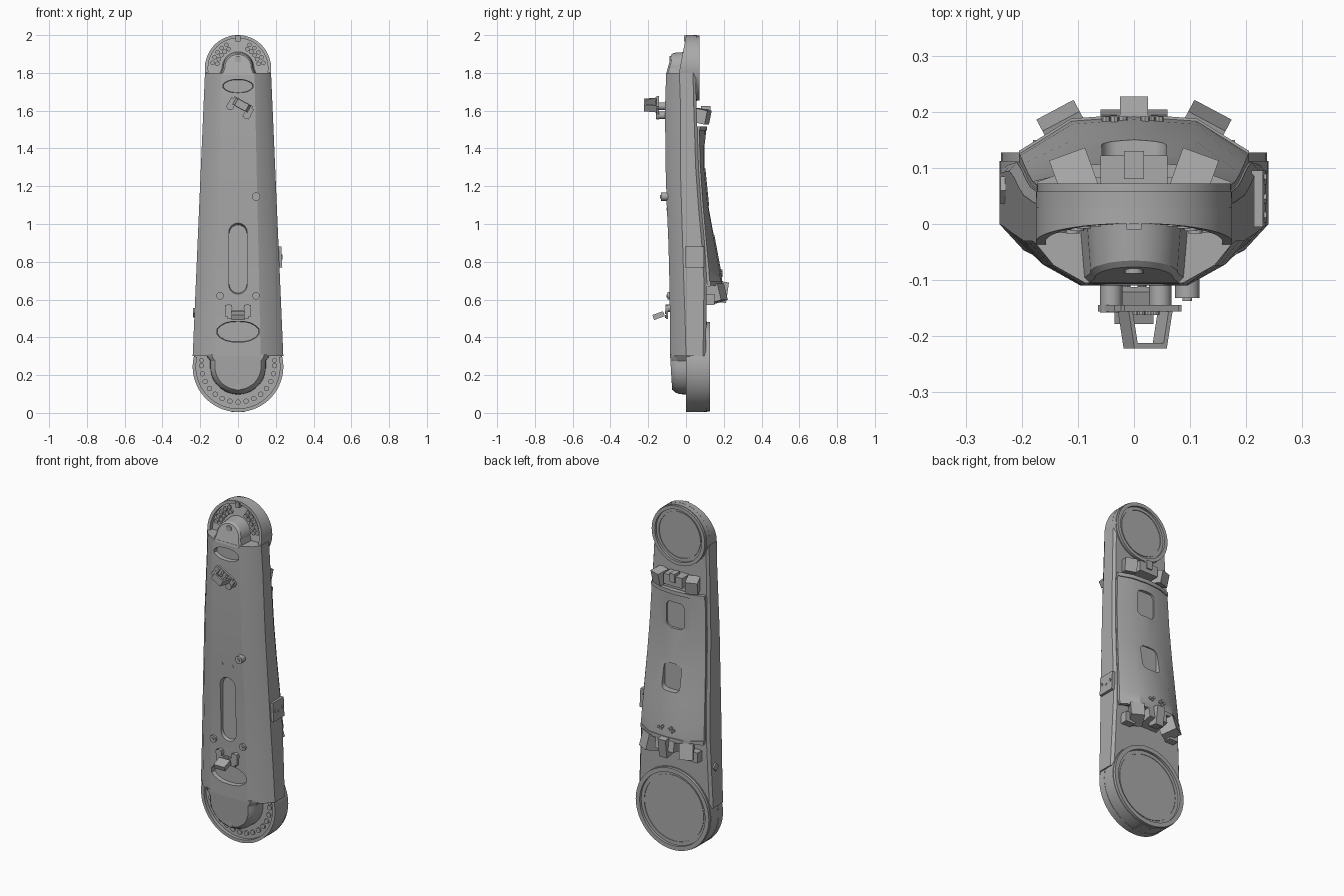
import bpy, bmesh, math
from mathutils import Matrix, Vector

cube = bpy.data.objects.get("Cube")
if cube:
    bpy.data.objects.remove(cube, do_unlink=True)

grey = bpy.data.materials.new("plain_grey")
grey.use_nodes = True
grey.diffuse_color = (0.4, 0.4, 0.4, 1)
grey.node_tree.nodes["Principled BSDF"].inputs["Base Color"].default_value = (0.4, 0.4, 0.4, 1)
parts = []


def finish(name, bm):
    bmesh.ops.recalc_face_normals(bm, faces=bm.faces[:])
    mesh = bpy.data.meshes.new(name)
    bm.to_mesh(mesh)
    bm.free()
    mesh.materials.append(grey)
    ob = bpy.data.objects.new(name, mesh)
    bpy.context.collection.objects.link(ob)
    parts.append(ob)
    return ob


def loft(name, rings, closed=False):
    """Skin a list of matching closed loops."""
    bm = bmesh.new()
    loops = [[bm.verts.new(p) for p in ring] for ring in rings]
    n = len(loops[0])
    pairs = list(zip(loops, loops[1:]))
    if closed:
        pairs.append((loops[-1], loops[0]))
    for a, b in pairs:
        for i in range(n):
            j = (i + 1) % n
            bm.faces.new((a[i], a[j], b[j], b[i]))
    if not closed:
        bm.faces.new(loops[0])
        bm.faces.new(loops[-1])
    return finish(name, bm)


def circle(x, z, r, y, n=48):
    """Loop in the xz plane; y may be a function of height."""
    out = []
    for i in range(n):
        a = 2 * math.pi * i / n
        pz = z + r * math.sin(a)
        out.append((x + r * math.cos(a), y(pz) if callable(y) else y, pz))
    return out


def cyl(name, x, z, r, y0, y1, n=16):
    return loft(name, [circle(x, z, r, y0, n), circle(x, z, r, y1, n)])


def band(name, cz, r0, r1, y0, y1, a0=0, a1=360, n=48):
    """Rectangular section swept on an arc in the xz plane."""
    full = a1 - a0 == 360
    rings = []
    for i in range(n if full else n + 1):
        a = math.radians(a0 + (a1 - a0) * i / n)
        c, s = math.cos(a), math.sin(a)
        f = y0(cz + r1 * s) if callable(y0) else y0
        rings.append([(r * c, y, cz + r * s) for r, y in ((r0, f), (r1, f), (r1, y1), (r0, y1))])
    return loft(name, rings, full)


def box(name, loc, size, rot=(0, 0, 0), parent=Matrix()):
    bm = bmesh.new()
    bmesh.ops.create_cube(bm, size=1)
    turn = Matrix.Identity(4)
    for angle, axis in zip(rot, "XYZ"):
        turn = Matrix.Rotation(math.radians(angle), 4, axis) @ turn
    m = parent @ Matrix.Translation(loc) @ turn @ Matrix.Diagonal((*size, 1))
    bmesh.ops.transform(bm, matrix=m, verts=bm.verts[:])
    return finish(name, bm)


def cut(target, outline, y0, y1, cx, cz, shrink):
    """Recess a tapered outline into the target."""
    tool = loft("cutter", [[(cx + x * k, y, cz + z * k) for x, z in outline]
                           for y, k in ((y0, 1), (y1, shrink))])
    tool.hide_render = True
    mod = target.modifiers.new("recess", 'BOOLEAN')
    mod.operation, mod.solver, mod.object = 'DIFFERENCE', 'EXACT', tool
    bpy.context.view_layer.objects.active = target
    bpy.ops.object.modifier_apply(modifier=mod.name)
    parts.remove(tool)
    bpy.data.objects.remove(tool, do_unlink=True)


def rounded(w, h, r, n=6):
    """Rounded rectangle outline from half sizes."""
    pts = []
    for q, (sx, sz) in enumerate(((1, 1), (-1, 1), (-1, -1), (1, -1))):
        for i in range(n + 1):
            a = math.pi / 2 * (q + i / n)
            pts.append((sx * (w - r) + r * math.cos(a), sz * (h - r) + r * math.sin(a)))
    return pts


def lens(w, h):
    """Flattened eye outline with blunt tips."""
    top = [(w, 0.25 * h)] + [(w * t, h * (1 - abs(t) ** 3 * 0.7)) for t in (.85, .6, .3, 0, -.3, -.6, -.85)] + [(-w, 0.25 * h)]
    return top + [(-x, -z) for x, z in top]


def section(z, half):
    return [(x, y, z) for x, y in half] + [(-x, y, z) for x, y in reversed(half[1:-1])]


def width(z):
    return 0.24 - (z - 0.3) * 0.065 / 1.5


# Main housing: height, front, widest edge, back
rings = []
for z, yf, ym, yb in ((0.3, -.085, 0, .105), (0.5, -.085, -.005, .108), (0.7, -.088, -.012, .11),
                      (0.9, -.093, -.018, .098), (1.1, -.102, -.024, .08), (1.3, -.108, -.03, .066),
                      (1.5, -.11, -.03, .06), (1.65, -.11, -.03, .055), (1.8, -.105, -.035, .052)):
    w = width(z)
    rings.append(section(z, [(0, yf), (.5 * w, yf), (.82 * w, yf * .55 + ym * .45), (w, ym),
                             (w, yb - .015), (.94 * w, yb), (0, yb)]))
housing = loft("main_housing", rings)
cut(housing, rounded(.053, .205, .053), -.14, -.07, 0, .815, .88)
cut(housing, lens(.122, .06), -.14, -.06, 0, .43, .88)
cut(housing, lens(.086, .038), -.14, -.085, 0, 1.73, .88)


def slope(offset):
    return lambda z: offset + .19 * (z - 1.8)


# Rounded ends with front rims and back rings
loft("lower_end", [circle(0, .245, .237, .02), circle(0, .245, .24, .06), circle(0, .245, .24, .112)])
band("lower_front_rim", .245, .222, .24, 0, .04, 167, 373)
band("lower_back_ring", .245, .212, .237, .09, .127)
band("lower_back_groove", .245, .19, .195, .1, .115)
loft("upper_end", [circle(0, 1.825, .174, slope(-.012)), circle(0, 1.825, .175, .058)])
band("upper_front_rim", 1.825, .158, .175, slope(-.037), .03, -8, 188)
band("upper_back_ring", 1.825, .152, .172, .04, .072)
band("upper_back_groove", 1.825, .132, .137, .05, .062)
box("upper_notch_key", (0, .005, 1.982), (.026, .03, .03))
box("lower_notch_key", (0, .06, .012), (.07, .07, .012))


def nose(name, cz, flat, sign, steps, tilt):
    """Rounded tongue that flares where it meets the housing."""
    rings = []
    for r, y in steps:
        pts = [(r * 1.13, flat - sign * .012), (r * 1.13, flat), (r, flat + sign * .025)]
        for i in range(25):
            a = math.pi * i / 24
            pts.append((r * math.cos(a), cz + sign * r * math.sin(a)))
        pts += [(-r, flat + sign * .025), (-r * 1.13, flat), (-r * 1.13, flat - sign * .012)]
        rings.append([(x, y + tilt * (z - flat), z) for x, z in pts])
    loft(name, rings)


nose("lower_nose", .245, .3, -1, ((.122, -.084), (.137, -.068), (.146, -.045), (.148, .03)), -.06)
nose("upper_nose", 1.828, 1.8, 1, ((.07, -.104), (.078, -.095), (.085, 0.0)), .28)
cyl("lower_nose_screw", 0, .135, .017, -.075, -.05, 6)
cyl("upper_nose_screw", 0, 1.872, .017, -.088, -.05)

# Small round lamps set around both ends
for i in range(15):
    a = math.radians(180 + 180 * i / 14)
    cyl("lower_lamp", .193 * math.cos(a), .25 + .193 * math.sin(a), .014, .012, .03, 12)
for side in (-1, 1):
    cyl("lower_lamp", side * .193, .278, .012, .012, .03, 12)
    for i in range(5):
        a = math.radians(12 + 13 * i)
        for r in (.112, .137):
            z = 1.825 + r * math.sin(a)
            cyl("upper_lamp", side * r * math.cos(a), z, .012, slope(-.026)(z), .01, 12)

# Back cover with two windows
rings = []
for z, yc, ye in ((.69, .192, .125), (.75, .186, .122), (.9, .158, .108), (1.1, .122, .09),
                  (1.3, .102, .076), (1.5, .105, .07)):
    w = width(z)
    rings.append(section(z, [(0, yc), (.5 * w, yc - .008), (.92 * w, ye), (.92 * w, ye - .045), (0, ye - .045)]))
cover = loft("back_cover", rings)
cut(cover, rounded(.06, .08, .03), .25, .088, 0, 1.37, .95)
cut(cover, rounded(.06, .08, .03), .25, .115, 0, 1.02, .95)
for z, yc, ye in ((1.505, .112, .075), (.685, .196, .13)):
    w = width(z)
    half = [(0, yc), (.5 * w, yc - .008), (.92 * w, ye), (.9 * w, ye - .02), (.5 * w, yc - .03), (0, yc - .03)]
    loft("cover_lip", [section(z - .01, half), section(z + .012, half)])
for x, z in ((-.05, .74), (-.035, .752), (-.035, .728), (-.02, .74), (.02, .75), (.03, .735), (.045, .74)):
    cyl("cover_dot", x, z, .008, .16, .192, 8)

# Sensor blocks on the back
for side in (-1, 1):
    box("upper_sensor", (side * .105, .085, 1.57), (.068, .07, .075), (-12, 0, -side * 20))
    box("lower_sensor", (side * .115, .155, .63), (.075, .09, .09), (15, 0, -side * 28))
    box("lower_sensor_foot", (side * .15, .12, .6), (.06, .06, .06))
box("upper_sensor_bridge", (0, .085, 1.58), (.12, .075, .06))
box("upper_sensor_clip", (0, .105, 1.6), (.035, .05, .05))
box("lower_sensor_bridge", (0, .15, .64), (.12, .1, .06), (10, 0, 0))
box("lower_sensor_clip", (0, .19, .64), (.05, .06, .11), (-8, 0, 0))

# Front bosses
for x, z, r, out in ((.095, 1.145, .022, -.132), (.095, .62, .02, -.098), (-.095, .62, .02, -.098)):
    cyl("front_boss", x, z, r, out, -.06)
    cyl("front_boss_pin", x, z, r * .4, out - .005, -.06, 12)
for x in (-.035, .035):
    cyl("front_pinhole", x, 1.08, .008, -.104, -.09, 10)


def bracket(name, x, z, turn, face):
    """Bar with two screw tabs standing off the front."""
    m = Matrix.Translation((x, 0, z)) @ Matrix.Rotation(math.radians(turn), 4, 'Y')
    box(name + "_bar", (0, face, 0), (.11, .012, .045), parent=m)
    for s in (-1, 1):
        box(name + "_tab", (s * .05, face, .02), (.036, .012, .06), parent=m)
        p = m @ Vector((s * .05, 0, .035))
        cyl(name + "_post", p.x, p.z, .02, face - .008, -.07)
        for v in (-.01, .01):
            q = m @ Vector((s * .014, 0, v))
            cyl(name + "_pin", q.x, q.z, .008, face - .012, face, 10)
    return m


m = bracket("upper_bracket", .02, 1.63, 209, -.15)
for s in (-1, 1):
    box("upper_bracket_arm", (s * .035, -.187, 0), (.008, .07, .04), (0, 0, -s * 10), m)
box("upper_bracket_end", (0, -.217, 0), (.065, .01, .04), parent=m)
m = bracket("lower_bracket", 0, .52, 0, -.1)
box("lower_bracket_plate", (0, -.145, -.005), (.07, .06, .028), (20, 0, 0), m)

# Side plate, its screws, and the opposite side screw
box("side_plate", (.222, .045, .825), (.02, .1, .11), (0, -2.5, 0))
for y, z in ((.012, .83), (.045, .82), (.08, .83)):
    box("side_plate_screw", (.231, y, z), (.01, .013, .013), (45, 0, 0))
box("side_stud", (-.23, .06, .53), (.016, .035, .035), (45, 0, 0))

# Shading
bpy.ops.object.select_all(action='DESELECT')
for ob in parts:
    ob.select_set(True)
bpy.context.view_layer.objects.active = housing
bpy.ops.object.shade_smooth_by_angle(angle=math.radians(25))
